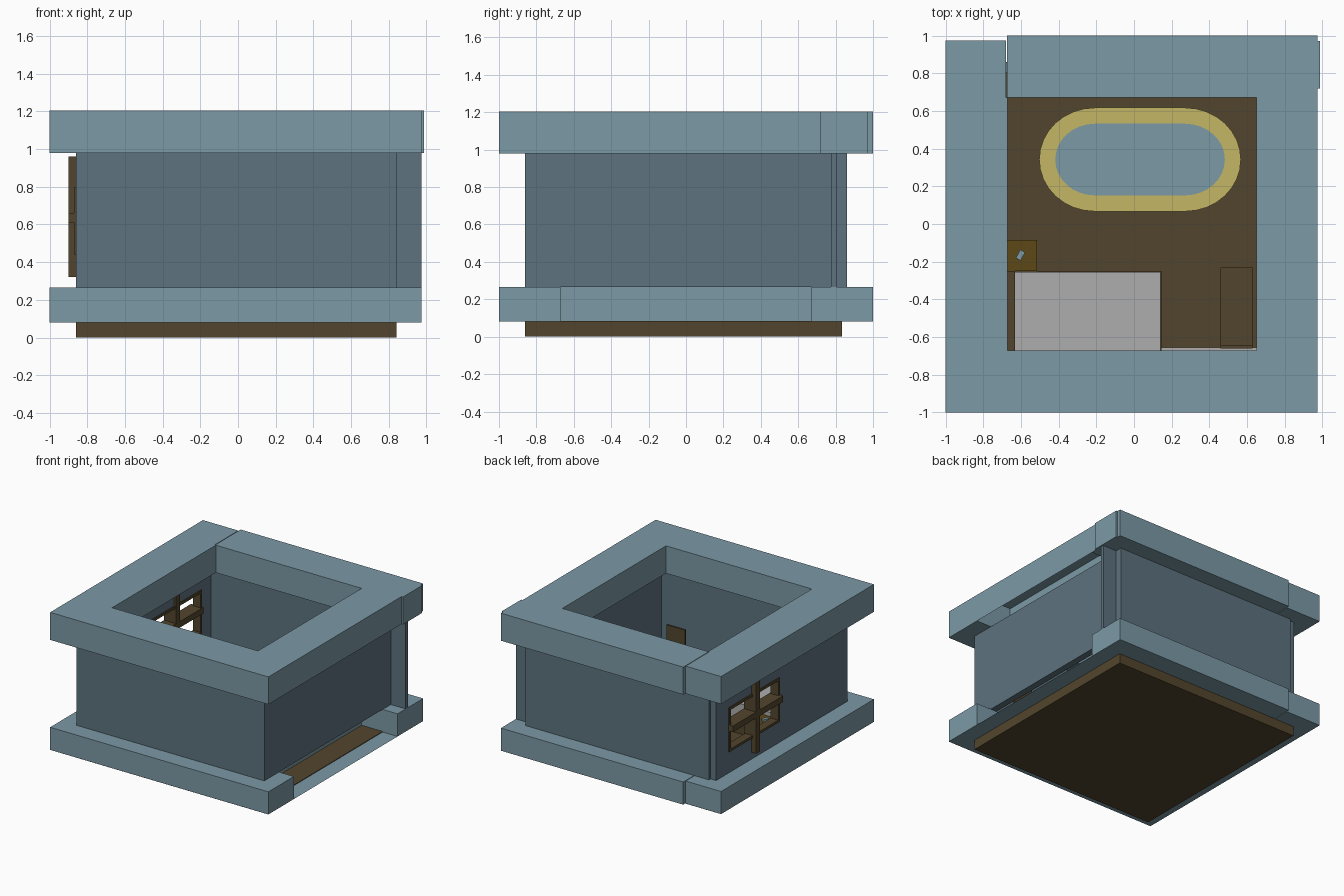
import bpy, bmesh, math

if "Cube" in bpy.data.objects:
    bpy.data.objects.remove(bpy.data.objects["Cube"])


def mat(name, c):
    m = bpy.data.materials.new(name)
    m.diffuse_color = (*c, 1)
    m.use_nodes = True
    m.node_tree.nodes["Principled BSDF"].inputs["Base Color"].default_value = m.diffuse_color
    return m


TRIM = mat("trim_blue", (0.20, 0.32, 0.38))
WALL = mat("wall_blue", (0.11, 0.17, 0.21))
WOOD = mat("dark_wood", (0.085, 0.06, 0.026))
OAK = mat("warm_wood", (0.11, 0.065, 0.008))
WHITE = mat("linen", (0.42, 0.42, 0.42))
YELLOW = mat("rug_yellow", (0.55, 0.47, 0.13))


def finish(name, bm, m):
    me = bpy.data.meshes.new(name)
    bm.to_mesh(me)
    bm.free()
    me.materials.append(m)
    ob = bpy.data.objects.new(name, me)
    bpy.context.collection.objects.link(ob)
    return ob


def box(name, x, y, z, m, skip=(), turn=0):
    """Box from ranges; skip lists open sides such as '+x' or '-z'."""
    bm = bmesh.new()
    bmesh.ops.create_cube(bm, size=1)
    for f in list(bm.faces):
        n = f.normal
        i = max(range(3), key=lambda k: abs(n[k]))
        if ("+" if n[i] > 0 else "-") + "xyz"[i] in skip:
            bm.faces.remove(f)
    r = (x, y, z)
    for v in bm.verts:
        v.co = [(b - a) * c for (a, b), c in zip(r, v.co)]
    ob = finish(name, bm, m)
    ob.location = [(a + b) / 2 for a, b in r]
    ob.rotation_euler.z = turn
    return ob


def trim(name, z, open_sides):
    box(name + "_front", (-1, .975), (-1, -.67), z, TRIM)
    box(name + "_back", (-.675, .975), (.67, 1), z, TRIM)
    box(name + "_back_corner", (-1, -.68), (.67, .975), z, TRIM)
    box(name + "_left", (-1, -.67), (-.67, .67), z, TRIM)
    # right run is a hollow shell with open sides
    box(name + "_right", (.65, .975), (-.67, .67), z, TRIM, open_sides)


def stadium(name, half, cx, cy, rx, ry, z, m, hole=None, n=16):
    """Rug slab with rounded ends, optionally a ring."""
    def ring(rx, ry):
        pts = []
        for s in (1, -1):
            for i in range(n + 1):
                a = math.pi * (i / n - .5)
                pts.append((cx + s * (half + rx * math.cos(a)), cy + s * ry * math.sin(a)))
        return pts
    bm = bmesh.new()
    outer = ring(rx, ry)
    o = [[bm.verts.new((*p, h)) for p in outer] for h in z]
    k = len(outer)
    loops = [o]
    if hole:
        inner = ring(*hole)
        loops.append([[bm.verts.new((*p, h)) for p in inner] for h in z])
    for lo in loops:
        for i in range(k):
            j = (i + 1) % k
            bm.faces.new((lo[0][i], lo[0][j], lo[1][j], lo[1][i]))
    for lev in (0, 1):
        if hole:
            for i in range(k):
                j = (i + 1) % k
                bm.faces.new((o[lev][i], o[lev][j], loops[1][lev][j], loops[1][lev][i]))
        else:
            bm.faces.new(o[lev])
    bmesh.ops.recalc_face_normals(bm, faces=bm.faces)
    finish(name, bm, m)


# floor and trims
box("floor", (-.86, .84), (-.86, .835), (0, .085), WOOD)
trim("base_trim", (.08, .265), ("+x", "+z", "-y", "+y"))
box("trim_corner", (.975, .988), (.72, .97), (.98, 1.205), TRIM)
trim("top_trim", (.98, 1.205), ("-z", "-y", "+y"))

# walls
H = (.265, .98)
box("front_wall", (-.86, .84), (-.86, -.805), H, WALL)
box("back_wall", (-.81, .85), (.805, .86), H, WALL)
box("back_post", (.785, .975), (.775, .805), H, WALL)
box("right_wall", (.785, .84), (-.805, .775), H, WALL)
L = (-.86, -.81)
box("left_wall_low", L, (-.805, .84), (.265, .45), WALL)
box("left_wall_high", L, (-.805, .84), (.79, .98), WALL)
box("left_wall_front", L, (-.805, .04), (.45, .79), WALL)
box("left_wall_back", L, (.67, .84), (.45, .79), WALL)

# window frame and crossbars
F = (-.87, -.80)
for n, y, z in (("sill", (.03, .68), (.44, .46)), ("head", (.03, .68), (.78, .80)),
                ("jamb_front", (.03, .05), (.46, .78)), ("jamb_back", (.66, .68), (.46, .78))):
    box("window_" + n, F, y, z, WOOD)
box("window_upright", (-.90, -.79), (.33, .38), (.32, .96), WOOD)
box("window_crossbar", (-.90, -.79), (.03, .68), (.61, .66), WOOD)

# rug
stadium("rug_border", .24, .032, .342, .295, .275, (.085, .11), YELLOW, (.21, .19))
stadium("rug_centre", .24, .032, .342, .21, .19, (.085, .105), TRIM)

# bed
box("headboard", (-.67, -.632), (-.67, -.25), (.085, .45), WOOD)
box("bed_base", (-.632, .145), (-.67, -.25), (.085, .2), WOOD)
box("mattress", (-.632, .14), (-.67, -.255), (.2, .33), WHITE)

# nightstand with a small item on top
box("nightstand", (-.67, -.515), (-.25, -.085), (.085, .30), OAK)
box("small_item", (-.617, -.588), (-.19, -.14), (.30, .32), TRIM, turn=-.5)

# cabinet with tall back panel, and skirting strip
box("cabinet", (.46, .63), (-.645, -.23), (.085, .30), WOOD)
box("cabinet_back", (.46, .63), (-.66, -.645), (.085, .575), WOOD)
box("skirting", (.14, .65), (-.67, -.655), (.085, .12), WHITE)
